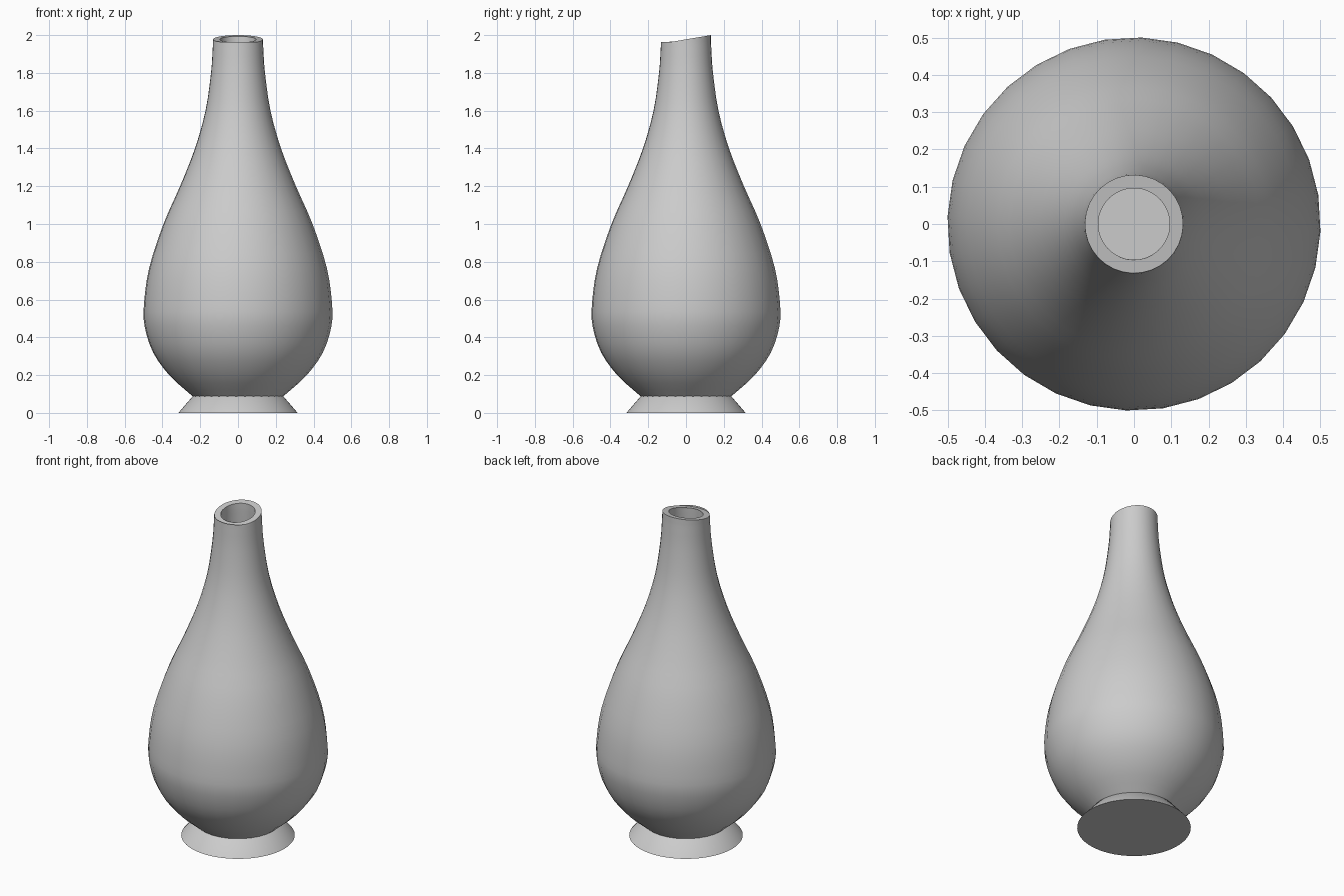
import bpy, bmesh, math
from mathutils import Vector

if "Cube" in bpy.data.objects:
    bpy.data.objects.remove(bpy.data.objects["Cube"])

WALL = 0.036
SLOPE = 0.17          # tilt of the cut across the mouth
RIM_Z = 1.9775


def spline(pts, steps):
    """Smooth curve through (radius, height) points."""
    p = [Vector(q) for q in pts]
    p = [2 * p[0] - p[1]] + p + [2 * p[-1] - p[-2]]
    out = []
    for i in range(1, len(p) - 2):
        a, b, c, d = p[i - 1:i + 3]
        for s in range(steps):
            t = s / steps
            out.append(0.5 * (2 * b + (c - a) * t + (2 * a - 5 * b + 4 * c - d) * t ** 2
                              + (3 * b - a - 3 * c + d) * t ** 3))
    return out + [p[-2]]


def inset(curve, dist):
    """Offset a rising profile towards the axis."""
    out = []
    for i, q in enumerate(curve):
        t = (curve[min(i + 1, len(curve) - 1)] - curve[max(i - 1, 0)]).normalized()
        out.append(q + Vector((-t.y, t.x)) * dist)
    return out


def lathe(name, profile, sides, rim=()):
    """Revolve a profile about z; rings listed in rim follow the slanted cut."""
    bm = bmesh.new()
    rings = []
    for k, (r, z) in enumerate(profile):
        if r < 1e-6:
            rings.append([bm.verts.new((0, 0, z))] * sides)
            continue
        ring = []
        for j in range(sides):
            a = 2 * math.pi * j / sides - 0.04
            y = r * math.sin(a)
            h = RIM_Z + SLOPE * y if k in rim else z
            ring.append(bm.verts.new((r * math.cos(a), y, h)))
        rings.append(ring)
    closed = profile[0][0] > 1e-6
    for k in range(len(rings) if closed else len(rings) - 1):
        lo, hi = rings[k], rings[(k + 1) % len(rings)]
        for j in range(sides):
            n = (j + 1) % sides
            quad = list(dict.fromkeys((lo[j], lo[n], hi[n], hi[j])))
            bm.faces.new(quad)
    bmesh.ops.recalc_face_normals(bm, faces=bm.faces)
    mesh = bpy.data.meshes.new(name)
    bm.to_mesh(mesh)
    bm.free()
    ob = bpy.data.objects.new(name, mesh)
    bpy.context.collection.objects.link(ob)
    bpy.ops.object.select_all(action='DESELECT')
    bpy.context.view_layer.objects.active = ob
    ob.select_set(True)
    bpy.ops.object.shade_smooth_by_angle(angle=math.radians(25))
    return ob


# Hollow body with slanted mouth
outer = spline([(0.24, 0.088), (0.36, 0.195), (0.45, 0.32), (0.495, 0.46), (0.498, 0.58),
                (0.47, 0.77), (0.395, 1.0), (0.307, 1.2), (0.228, 1.4), (0.172, 1.6),
                (0.143, 1.8), (0.134, 1.93), (0.132, RIM_Z)], 3)
inner = inset(outer, WALL)
inner[0] = Vector((0.205, 0.105))
n = len(outer)
lathe("vase_body", [tuple(q) for q in outer + inner[::-1]], 32, rim=(n - 1, n))

# Flared foot with the floor of the vase
lathe("foot", [(0, WALL), (0.26, WALL), (0.205, 0.105), (0.24, 0.088), (0.316, 0), (0, 0)], 64)
